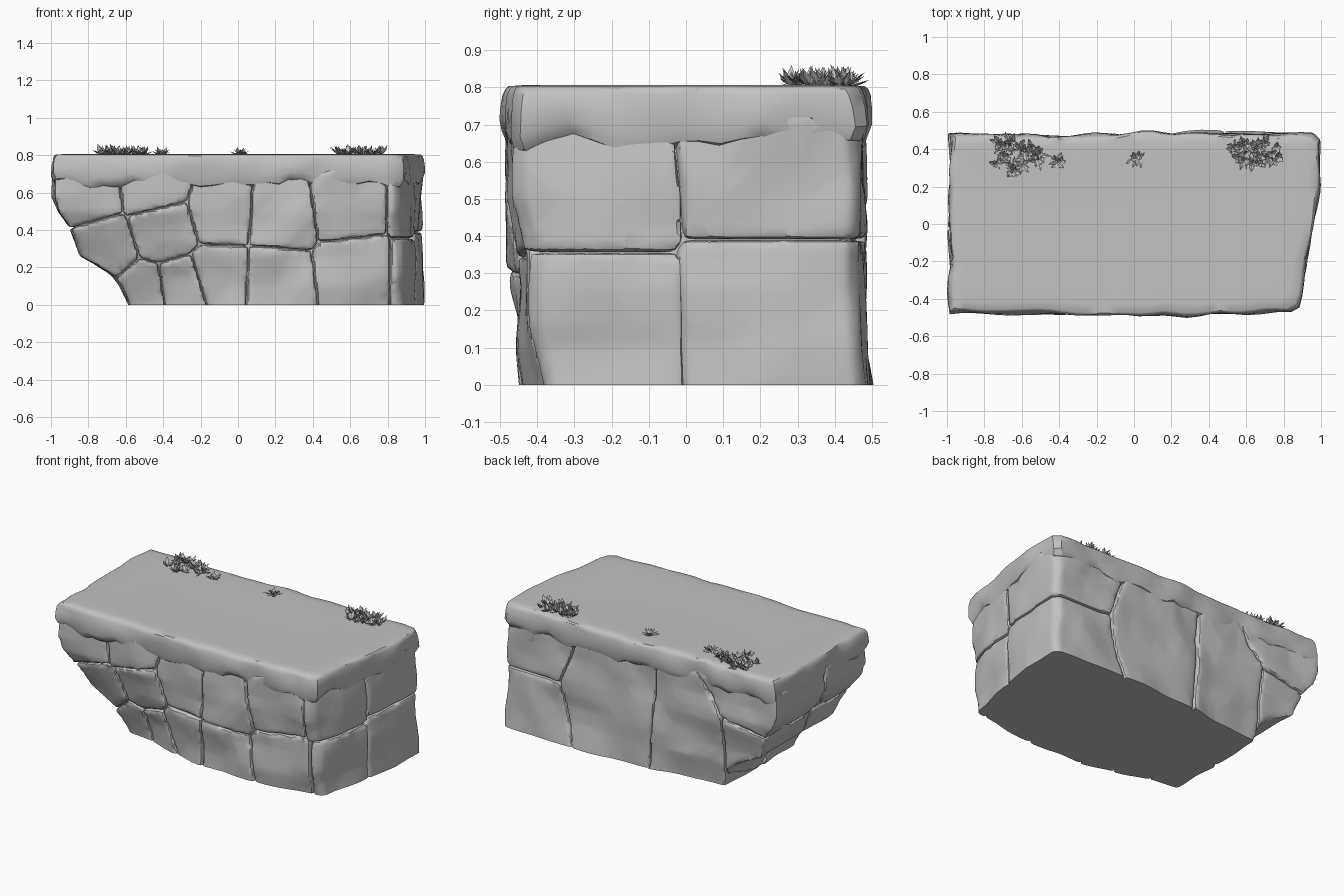
import bpy
import bmesh
import math
import random
from mathutils import Vector, noise

random.seed(4)
default_cube = bpy.data.objects.get("Cube")
if default_cube:
    bpy.data.objects.remove(default_cube, do_unlink=True)

stone_grey = bpy.data.materials.new("stone_grey")
stone_grey.use_nodes = True
GREY = (0.54, 0.54, 0.54, 1)
stone_grey.diffuse_color = GREY
for node in stone_grey.node_tree.nodes:
    if node.type == "BSDF_PRINCIPLED":
        node.inputs["Base Color"].default_value = GREY

parts = []


def add_object(name, bm):
    """Turn a bmesh into a linked object with the stone colour."""
    mesh = bpy.data.meshes.new(name)
    bm.to_mesh(mesh)
    bm.free()
    mesh.materials.append(stone_grey)
    obj = bpy.data.objects.new(name, mesh)
    bpy.context.scene.collection.objects.link(obj)
    parts.append(obj)
    return obj


# Plan of the ledge, counter-clockwise from the front corner of the overhang
CORNERS = [(-.98, -.47), (-.5, -.475), (.1, -.485), (.83, -.465), (.87, -.43),
           (.935, -.13), (.985, .2), (.985, .44), (.95, .47), (.6, .475),
           (.1, .488), (-.4, .465), (-.98, .48)]


def resample(corners, step):
    points = []
    for i, corner in enumerate(corners):
        a, b = Vector(corner), Vector(corners[(i + 1) % len(corners)])
        count = max(1, round((b - a).length / step))
        points += [a.lerp(b, k / count) for k in range(count)]
    return points


def loft(levels, step, rough, detail, ragged=0):
    """Stack rings of the plan; each level is height, inset, left limit."""
    bm = bmesh.new()
    rings = []
    plan = resample(CORNERS, step)
    for z, inset, left in levels:
        # The foot leans in at the front, bulges behind and narrows at the ends
        low = max(0, 1 - max(z, 0) / 0.5)
        ring = []
        for p in plan:
            x = left + (p.x + 1) * (1 - left) / 2
            if p.y < 0:
                lean = 0.07 + 0.55 * max(0, -x) + 0.3 * max(0, x - 0.55)
            else:
                lean = 0.28 * max(0, -x) - 0.03
            y = p.y * (1 - low * lean)
            co = Vector((x * (1 - inset), y * (1 - 2 * inset), z))
            wobble = noise.noise_vector(co * detail) * rough
            co.x += wobble.x
            co.y += wobble.y
            if z < 0.72:
                co.z += ragged * noise.noise(Vector((p.x, p.y, 0)) * 8)
            ring.append(bm.verts.new(co))
        rings.append(ring)
    for low_ring, high_ring in zip(rings, rings[1:]):
        for i in range(len(plan)):
            j = (i + 1) % len(plan)
            bm.faces.new((low_ring[i], low_ring[j], high_ring[j], high_ring[i]))
    bm.faces.new(rings[0][::-1])
    bm.faces.new(rings[-1])
    return bm


def cut(bm, co, normal):
    """Remove everything beyond a plane and close the opening."""
    geom = bm.verts[:] + bm.edges[:] + bm.faces[:]
    bmesh.ops.bisect_plane(bm, geom=geom, dist=1e-5, plane_co=co,
                           plane_no=normal, clear_outer=True)
    open_edges = [e for e in bm.edges if e.is_boundary]
    if open_edges:
        bmesh.ops.holes_fill(bm, edges=open_edges, sides=0)


def weather(obj):
    """Round the stone, reduce it to broad facets and flatten its foot."""
    remesh = obj.modifiers.new("remesh", "REMESH")
    remesh.mode = "VOXEL"
    remesh.voxel_size = 0.016
    soften = obj.modifiers.new("soften", "SMOOTH")
    soften.factor = 0.5
    soften.iterations = 3
    facets = obj.modifiers.new("facets", "DECIMATE")
    facets.ratio = 0.2
    bpy.context.view_layer.update()
    graph = bpy.context.evaluated_depsgraph_get()
    bm = bmesh.new()
    bm.from_object(obj, graph)
    cut(bm, Vector((0, 0, 0)), Vector((0, 0, -1)))
    obj.modifiers.clear()
    bm.to_mesh(obj.data)
    bm.free()


# Height and left limit of the undercut wall
WALL = [(-.05, -.6), (0, -.6), (.1, -.635), (.16, -.68), (.26, -.86),
        (.34, -.89), (.43, -.925), (.5, -.98), (.58, -1.01), (.72, -1)]


def wall(inset, floor):
    levels = [(max(z, floor), inset, left) for z, left in WALL if z >= floor]
    return loft(levels, 0.1, 0.03, 4.5)


# Inner core closes the grooves between stones
add_object("inner_core", wall(0.035, 0))

# Wall stones: each one is the wall region closest to its seed
FRONT = [(-.8, .59), (-.72, .31), (-.45, .62), (-.4, .41), (-.09, .5),
         (-.1, .14), (-.5, .05), (-.3, .08), (.23, .48), (.2, .13),
         (.58, .53), (.62, .18)]
BACK = [(.85, .58), (.85, .2), (.25, .35), (-.42, .3), (-.8, .57), (-.75, .3)]
CORNER = [(1, .53), (1, .18)]
seeds = []
for name, y, spots in (("front_stone", -.36, FRONT), ("back_stone", .3, BACK),
                       ("corner_stone", -.33, CORNER)):
    seeds += [(name, Vector((x, y, z))) for x, z in spots]

whole_wall = wall(0.003, -1)
bmesh.ops.triangulate(whole_wall, faces=whole_wall.faces[:])
for name, seed in seeds:
    bm = whole_wall.copy()
    for _, other in seeds:
        if other != seed:
            away = (other - seed).normalized()
            cut(bm, (seed + other) / 2 - away * 0.002, away)
    push = random.uniform(-0.008, 0.008) * math.copysign(1, seed.y)
    bmesh.ops.translate(bm, verts=bm.verts[:], vec=(0, push, 0))
    weather(add_object(name, bm))
whole_wall.free()

# Top slab with a ragged overhanging lip
SLAB = [(.63, .05), (.655, .006), (.69, -.008), (.745, -.006),
        (.778, -.002), (.796, .006), (.803, .016), (.806, .06), (.804, .15)]
slab = loft([(z, inset, -1) for z, inset in SLAB], 0.06, 0.02, 6, 0.05)
bmesh.ops.triangulate(slab, faces=[f for f in slab.faces if len(f.verts) == 4])
add_object("top_slab", slab)


def leaf(bm, base, heading, lean, length):
    """Pointed leaf folded along its middle."""
    out = Vector((math.cos(heading), math.sin(heading), 0))
    side = Vector((-out.y, out.x, 0)) * length * 0.2
    grow = out * math.cos(lean) + Vector((0, 0, math.sin(lean)))
    middle = base + grow * length * 0.5
    root, tip, fold = [bm.verts.new(p) for p in (
        base, base + grow * length, middle - Vector((0, 0, length * 0.08)))]
    for edge in (side, -side):
        bm.faces.new((root, fold, tip, bm.verts.new(middle + edge)))


# Plant clumps: name, centre, spread, number of tufts
CLUMPS = [("left_plants", -.65, .36, .15, .08, 26),
          ("left_sprig", -.41, .34, .015, .02, 3),
          ("middle_sprig", .01, .36, .02, .02, 3),
          ("right_plants", .65, .38, .15, .06, 24)]
for name, cx, cy, sx, sy, tufts in CLUMPS:
    bm = bmesh.new()
    for _ in range(tufts):
        turn = random.uniform(0, math.tau)
        reach = math.sqrt(random.random())
        base = Vector((cx + sx * reach * math.cos(turn),
                       cy + sy * reach * math.sin(turn), 0.803))
        for k in range(7):
            leaf(bm, base, turn + k * math.tau / 7 + random.uniform(-.3, .3),
                 random.uniform(0.2, 1.2), random.uniform(0.03, 0.065))
    add_object(name, bm)

# Soft shading with sharp breaks
bpy.ops.object.select_all(action="DESELECT")
for obj in parts:
    obj.select_set(True)
bpy.context.view_layer.objects.active = parts[0]
bpy.ops.object.shade_smooth_by_angle(angle=math.radians(35))
